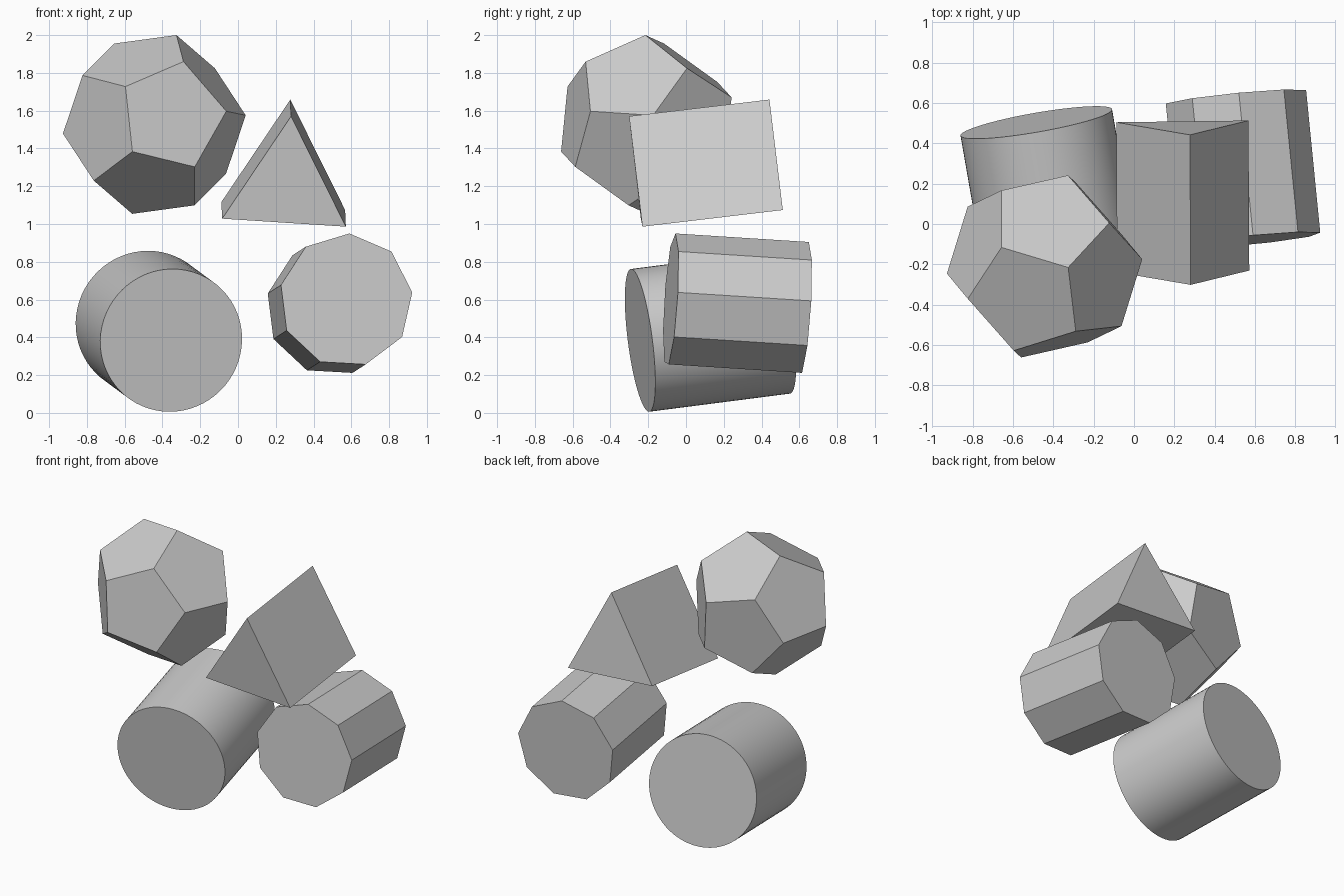
import bpy, bmesh
from math import sin, cos, tau
from mathutils import Vector

if "Cube" in bpy.data.objects:
    bpy.data.objects.remove(bpy.data.objects["Cube"])


def frame(axis, ref):
    """Orthonormal frame: u towards ref, v sideways, w along axis."""
    w = Vector(axis).normalized()
    u = Vector(ref)
    u = (u - w * u.dot(w)).normalized()
    return u, w.cross(u), w


def finish(name, bm):
    bmesh.ops.recalc_face_normals(bm, faces=bm.faces[:])
    mesh = bpy.data.meshes.new(name)
    bm.to_mesh(mesh)
    bm.free()
    ob = bpy.data.objects.new(name, mesh)
    bpy.context.collection.objects.link(ob)
    return ob


def prism(name, sides, radius, front, back, ref):
    """Regular prism between two end centres, first corner towards ref."""
    front, back = Vector(front), Vector(back)
    u, v, _ = frame(back - front, ref)
    bm = bmesh.new()
    rings = []
    for c in (front, back):
        rings.append([bm.verts.new(c + radius * (u * cos(tau * i / sides) + v * sin(tau * i / sides)))
                      for i in range(sides)])
        bm.faces.new(rings[-1])
    a, b = rings
    for i in range(sides):
        j = (i + 1) % sides
        bm.faces.new((a[i], a[j], b[j], b[i]))
    return finish(name, bm)


def dodecahedron(name, radius, centre, face_dir, corner_dir):
    """Hull of two five-point rings and their mirror images through the centre."""
    u, v, w = frame(face_dir, corner_dir)
    c = Vector(centre)
    bm = bmesh.new()
    for r, h in ((0.6071, 0.7947), (0.9822, 0.1876)):
        for i in range(5):
            a = tau * i / 5
            p = radius * (r * (u * cos(a) + v * sin(a)) + h * w)
            bm.verts.new(c + p)
            bm.verts.new(c - p)
    bmesh.ops.convex_hull(bm, input=bm.verts[:])
    bmesh.ops.dissolve_limit(bm, angle_limit=0.1, verts=bm.verts[:], edges=bm.edges[:])
    return finish(name, bm)


# Round cylinder, lower left
cyl = prism("cylinder", 64, 0.381, (-0.354, -0.243, 0.384), (-0.484, 0.503, 0.48), (0, 0, 1))
bpy.context.view_layer.objects.active = cyl
cyl.select_set(True)
bpy.ops.object.shade_smooth_by_angle()

# Nine-sided prism, lower right
prism("nine_sided_prism", 9, 0.355, (0.572, -0.08, 0.596), (0.502, 0.626, 0.551), (0.351, 0.037, 0.042))

# Triangular prism, upper right
prism("triangular_prism", 3, 0.379, (0.256, -0.257, 1.195), (0.252, 0.486, 1.283), (0.025, -0.045, 0.377))

# Dodecahedron, upper left
dodecahedron("dodecahedron", 0.4875, (-0.443, -0.21, 1.527), (0.096, -0.372, 0.047), (0.286, 0.077, 0.023))
